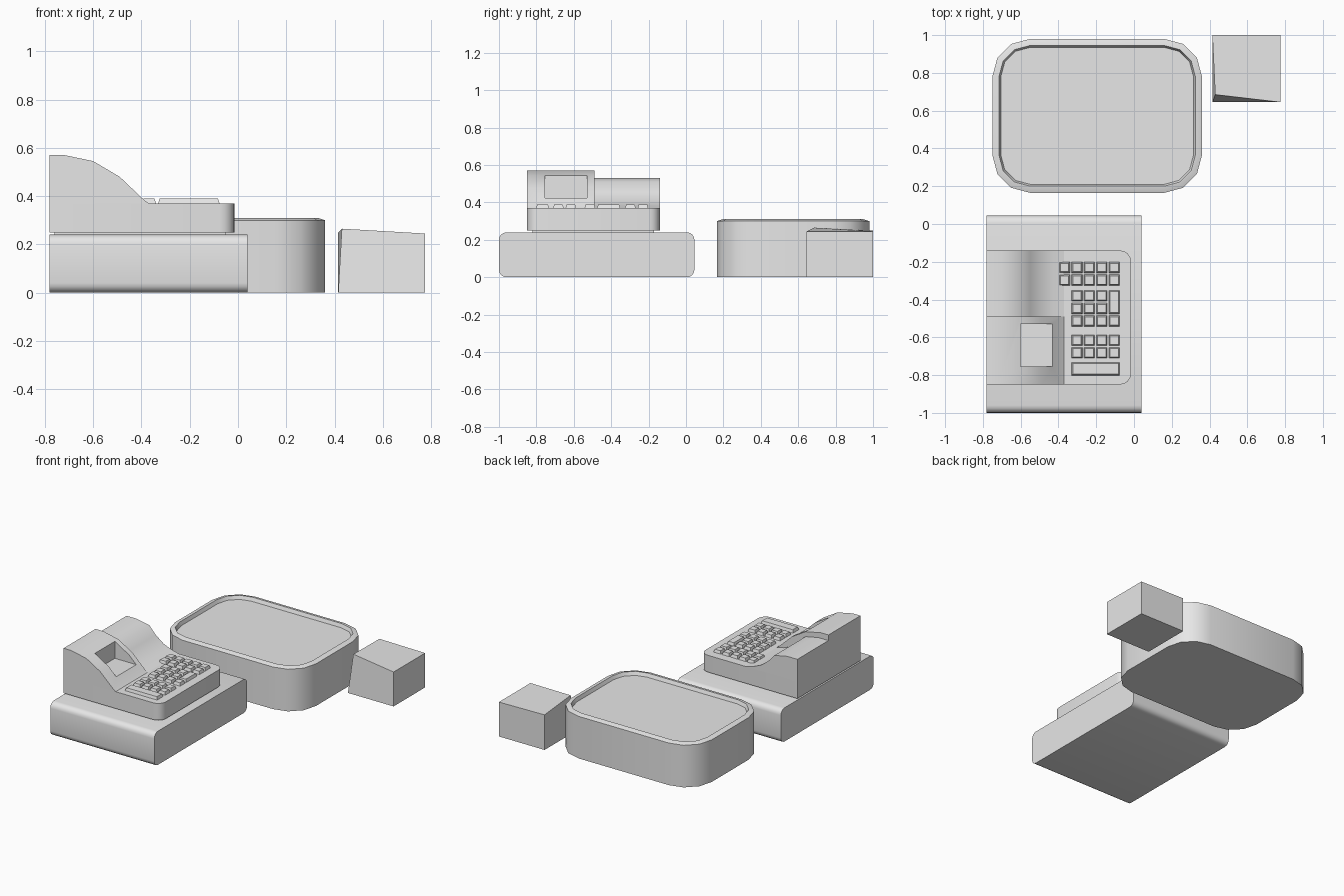
import bpy, bmesh
from math import sin, cos, pi, radians

if "Cube" in bpy.data.objects:
    bpy.data.objects.remove(bpy.data.objects["Cube"], do_unlink=True)

grey = bpy.data.materials.new("light grey")
grey.use_nodes = True
grey.diffuse_color = (0.8, 0.8, 0.8, 1)
grey.node_tree.nodes["Principled BSDF"].inputs["Base Color"].default_value = (0.8, 0.8, 0.8, 1)


def finish(name, bm, smooth=True):
    """Turn a bmesh into a named, coloured object."""
    bmesh.ops.recalc_face_normals(bm, faces=bm.faces)
    mesh = bpy.data.meshes.new(name)
    bm.to_mesh(mesh)
    bm.free()
    mesh.materials.append(grey)
    obj = bpy.data.objects.new(name, mesh)
    bpy.context.collection.objects.link(obj)
    if smooth:
        bpy.ops.object.select_all(action='DESELECT')
        obj.select_set(True)
        bpy.context.view_layer.objects.active = obj
        bpy.ops.object.shade_smooth_by_angle(angle=radians(40))
    return obj


def loft(bm, rings):
    """Skin a stack of equal rings and cap both ends."""
    loops = [[bm.verts.new(p) for p in ring] for ring in rings]
    n = len(loops[0])
    for a, b in zip(loops, loops[1:]):
        for i in range(n):
            j = (i + 1) % n
            bm.faces.new((a[i], a[j], b[j], b[i]))
    bm.faces.new(loops[0])
    bm.faces.new(loops[-1])


def rounded(a0, a1, b0, b1, radii, segs):
    """Rectangle outline; radii run from the (+,+) corner anticlockwise."""
    corners = [(a1, b1, -1, -1), (a0, b1, 1, -1), (a0, b0, 1, 1), (a1, b0, -1, 1)]
    pts = []
    for k, ((a, b, sa, sb), r) in enumerate(zip(corners, radii)):
        if r == 0:
            pts.append((a, b))
            continue
        for s in range(segs + 1):
            t = (k + s / segs) * pi / 2
            pts.append((a + sa * r + r * cos(t), b + sb * r + r * sin(t)))
    return pts


def box(bm, x0, x1, y0, y1, z0, z1, taper=0.0):
    ring = lambda d, z: [(x, y, z) for x, y in
                         rounded(x0 + d, x1 - d, y0 + d, y1 - d, (0,) * 4, 1)]
    loft(bm, [ring(0, z0), ring(taper, z1)])


# Cash drawer, rounded along its long edges
bm = bmesh.new()
outline = rounded(-1, 0.045, 0, 0.24, (0.04,) * 4, 4)
loft(bm, [[(x, y, z) for y, z in outline] for x in (-0.78, 0.04)])
finish("cash_drawer", bm)

# Thin neck between drawer and register
bm = bmesh.new()
box(bm, -0.76, -0.05, -0.82, -0.17, 0.23, 0.26)
finish("register_neck", bm, False)

# Register body with two rounded corners
bm = bmesh.new()
outline = rounded(-0.78, -0.015, -0.85, -0.14, (0.06, 0, 0, 0.06), 4)
loft(bm, [[(x, y, z) for x, y in outline] for z in (0.25, 0.37)])
finish("register_body", bm)


# Curved humps on the register
def hump(name, profile, y0, y1):
    bm = bmesh.new()
    outline = [(-0.78, 0.37)] + profile + [(-0.37, 0.37)]
    loft(bm, [[(x, y, z) for x, z in outline] for y in (y0, y1)])
    return finish(name, bm)


display = hump("display_hump",
               [(-0.78, 0.57), (-0.72, 0.57), (-0.6, 0.545), (-0.49, 0.48), (-0.39, 0.385)],
               -0.85, -0.49)
hump("printer_hump",
     [(-0.78, 0.53), (-0.7, 0.53), (-0.6, 0.51), (-0.55, 0.455), (-0.49, 0.41),
      (-0.43, 0.385), (-0.38, 0.373)],
     -0.49, -0.14)

# Display window recess
bm = bmesh.new()
box(bm, -0.6, -0.3, -0.755, -0.53, 0.424, 0.7)
cutter = finish("window_cutter", bm, False)
cutter.hide_render = True
cutter.hide_set(True)
cut = display.modifiers.new("window", 'BOOLEAN')
cut.object = cutter
cut.solver = 'EXACT'
bpy.context.view_layer.objects.active = display
bpy.ops.object.modifier_apply(modifier=cut.name)
bpy.data.objects.remove(cutter, do_unlink=True)

# Keys: rows of small tapered blocks, a tall key and a long bar
bm = bmesh.new()


def key(x0, x1, y0, y1):
    box(bm, x0, x1, y0, y1, 0.365, 0.39, 0.008)


columns = [-0.368 + 0.0658 * i for i in range(5)]
rows = {-0.23: columns, -0.297: columns, -0.38: columns[1:4], -0.447: columns[1:4],
        -0.514: columns[1:], -0.615: columns[1:], -0.682: columns[1:]}
h = 0.03
for y, xs in rows.items():
    for x in xs:
        key(x - h, x + h, y - h, y + h)
key(columns[4] - h, columns[4] + h, -0.447 - h, -0.38 + h)
key(columns[1] - h, columns[4] + h, -0.803, -0.731)
finish("register_keys", bm, False)

# Tray: rounded tub with chamfered rim and shallow sunken floor
bm = bmesh.new()


def tray_ring(d, z):
    return [(x, y, z) for x, y in
            rounded(-0.75 + d, 0.36 - d, 0.165 + d, 0.98 - d, (0.2 - d,) * 4, 3)]


loft(bm, [tray_ring(d, z) for d, z in
          ((0, 0), (0, 0.3), (0.03, 0.31), (0.035, 0.31), (0.045, 0.285))])
finish("tray", bm)

# Slightly skewed block
bm = bmesh.new()
base = [(0.415, 0.645, 0), (0.775, 0.645, 0), (0.775, 1, 0), (0.415, 1, 0)]
top = [(0.43, 0.685, 0.265), (0.775, 0.645, 0.245), (0.775, 1, 0.245), (0.415, 1, 0.25)]
loft(bm, [base, top])
finish("block", bm, False)
